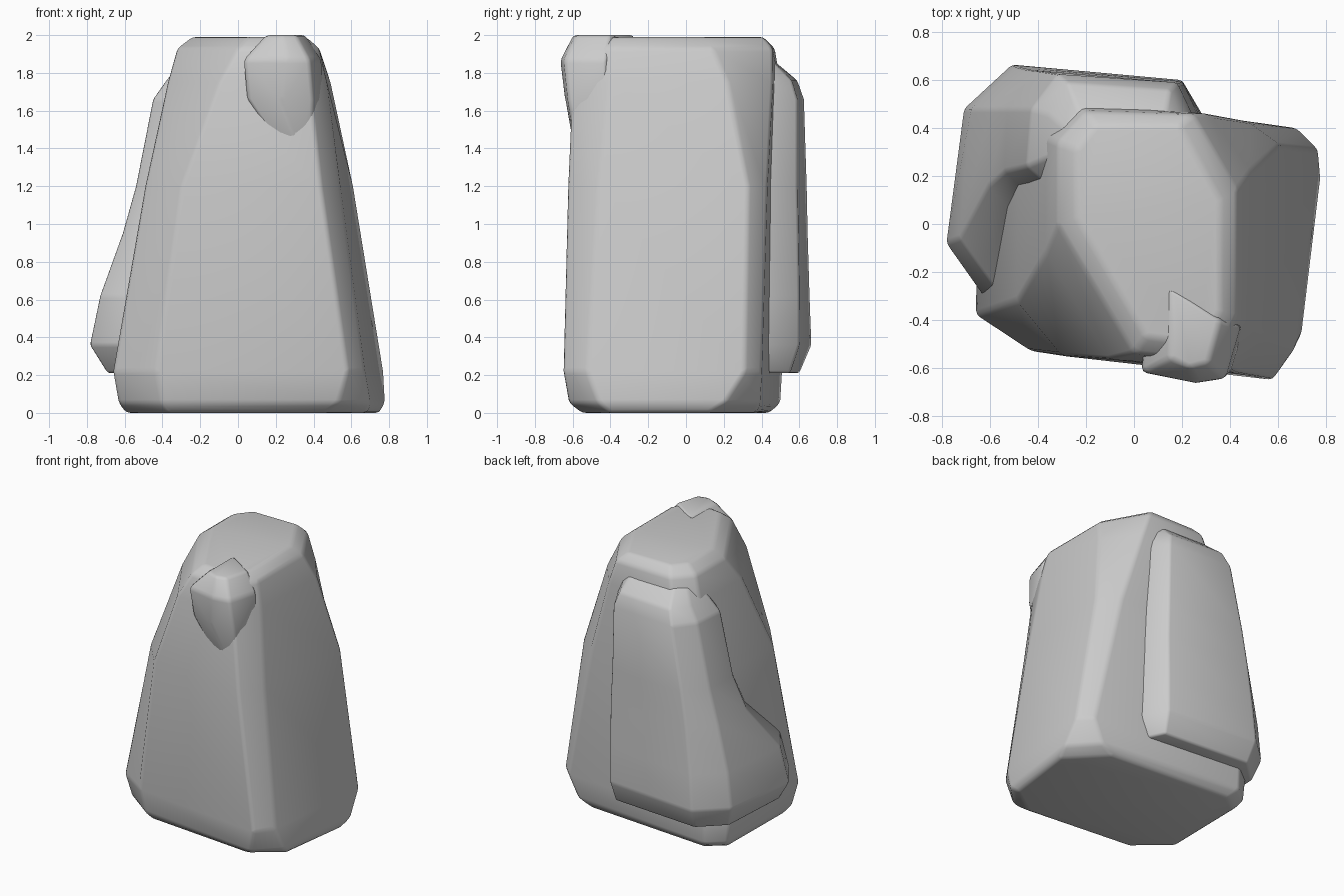
import bpy, bmesh


def loft(name, rings, bevel):
    """Skin a stack of (z, outline) rings that share a point count, then soften edges."""
    bm = bmesh.new()
    layers = [[bm.verts.new((x, y, z)) for x, y in pts] for z, pts in rings]
    n = len(layers[0])
    for a, b in zip(layers, layers[1:]):
        for i in range(n):
            j = (i + 1) % n
            bm.faces.new((a[i], a[j], b[j], b[i]))
    bm.faces.new(layers[0])
    bm.faces.new(layers[-1])
    bmesh.ops.recalc_face_normals(bm, faces=bm.faces)
    me = bpy.data.meshes.new(name)
    bm.to_mesh(me)
    bm.free()
    ob = bpy.data.objects.new(name, me)
    bpy.context.collection.objects.link(ob)
    bpy.ops.object.select_all(action='DESELECT')
    ob.select_set(True)
    bpy.context.view_layer.objects.active = ob
    mod = ob.modifiers.new("soft_edges", 'BEVEL')
    mod.width = bevel
    mod.segments = 2
    mod.limit_method = 'ANGLE'
    mod.angle_limit = 0.35
    bpy.ops.object.modifier_apply(modifier=mod.name)
    bpy.ops.object.shade_smooth_by_angle(angle=1.2)
    return ob


# Main tapering boulder: chamfered corners that widen towards the top
loft("rock_body", [
    (0.00, [(-.36, -.48), (-.59, -.27), (-.58, .34), (-.45, .44),
            (.50, .37), (.75, .12), (.68, -.40), (.46, -.55)]),
    (0.05, [(-.40, -.51), (-.63, -.34), (-.62, .40), (-.50, .50),
            (.60, .39), (.78, .20), (.70, -.46), (.53, -.62)]),
    (0.22, [(-.43, -.53), (-.66, -.38), (-.64, .40), (-.50, .51),
            (.68, .40), (.77, .31), (.67, -.52), (.58, -.65)]),
    (1.20, [(-.30, -.55), (-.49, -.32), (-.48, .38), (-.36, .50),
            (.47, .43), (.61, .33), (.54, -.46), (.44, -.625)]),
    (1.75, [(-.10, -.565), (-.37, -.12), (-.37, .36), (-.24, .50),
            (.31, .46), (.49, .22), (.47, -.40), (.38, -.60)]),
    (1.93, [(.00, -.54), (-.32, .00), (-.32, .34), (-.20, .47),
            (.25, .46), (.43, .14), (.43, -.38), (.34, -.57)]),
    (1.99, [(.05, -.47), (-.24, .03), (-.24, .31), (-.16, .41),
            (.19, .41), (.36, .10), (.36, -.36), (.29, -.50)]),
], 0.02)

# Slab wrapped round the back left corner, flaring out low on the left
loft("back_slab", [
    (0.21, [(-.58, -.24), (-.69, -.10), (-.66, .44), (-.49, .60), (.19, .55), (.27, .38)]),
    (0.36, [(-.63, -.30), (-.785, -.08), (-.71, .48), (-.51, .665), (.20, .60), (.33, .38)]),
    (0.62, [(-.57, -.28), (-.73, -.06), (-.68, .48), (-.49, .655), (.20, .60), (.32, .38)]),
    (0.95, [(-.50, .04), (-.61, .16), (-.60, .48), (-.45, .645), (.20, .595), (.31, .38)]),
    (1.20, [(-.43, .11), (-.54, .22), (-.53, .48), (-.41, .64), (.19, .59), (.30, .38)]),
    (1.66, [(-.32, .13), (-.45, .24), (-.43, .48), (-.32, .625), (.18, .59), (.28, .38)]),
    (1.76, [(-.28, .18), (-.38, .27), (-.36, .46), (-.28, .59), (.15, .56), (.26, .38)]),
    (1.86, [(-.24, .24), (-.30, .30), (-.29, .40), (-.23, .47), (.13, .46), (.22, .38)]),
], 0.015)

# Small overhanging knob blended into the top of the front
loft("front_knob", [
    (1.40, [(.22, -.58), (.32, -.595), (.40, -.57), (.38, -.40), (.20, -.40)]),
    (1.66, [(.05, -.595), (.23, -.64), (.40, -.625), (.46, -.42), (.05, -.40)]),
    (1.87, [(.03, -.62), (.26, -.665), (.38, -.645), (.445, -.42), (.05, -.34)]),
    (2.00, [(.15, -.56), (.23, -.60), (.31, -.58), (.36, -.40), (.15, -.26)]),
], 0.02)
